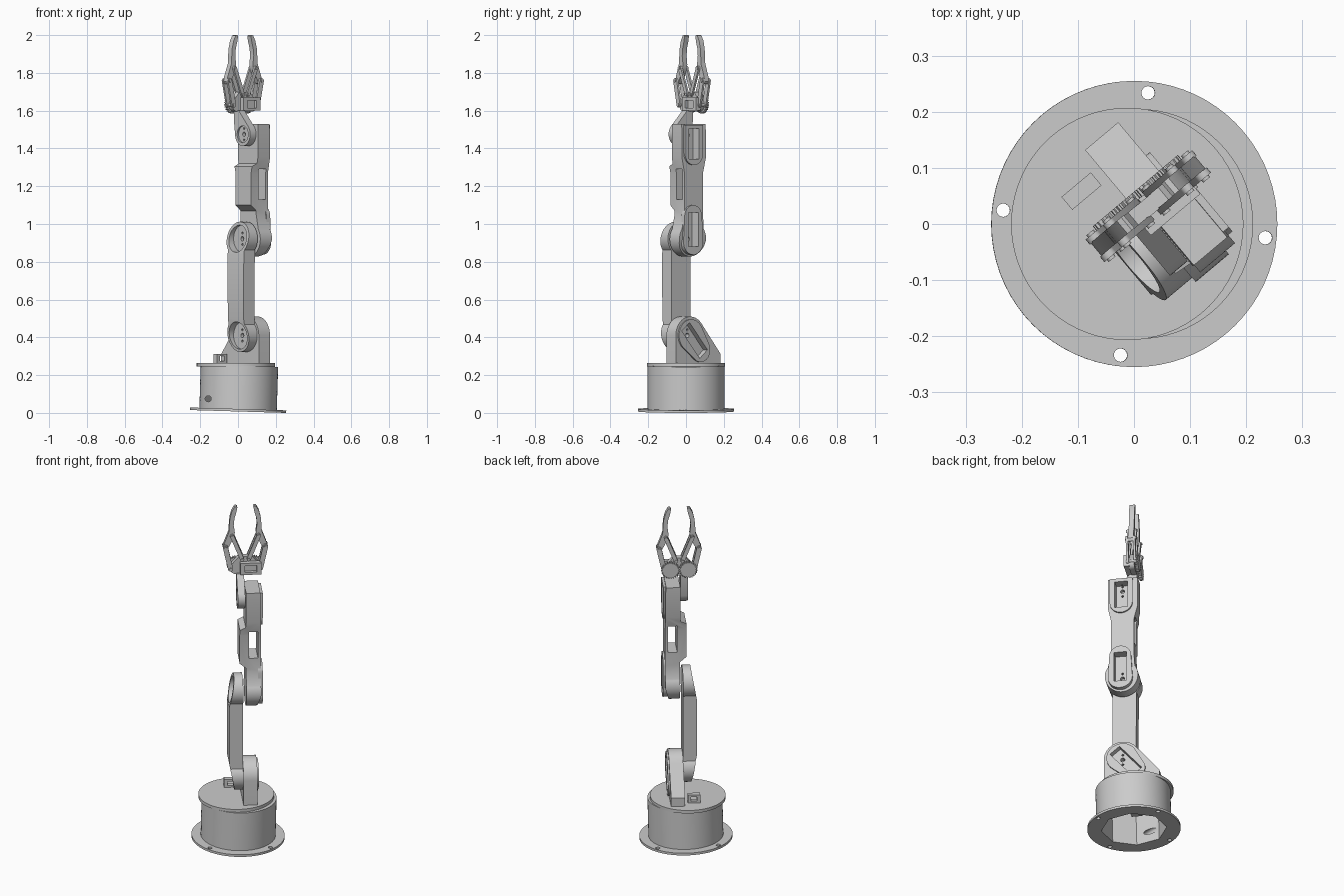
import bpy, bmesh
from math import sin, cos, radians, pi
from mathutils import Vector
from mathutils.geometry import convex_hull_2d

cube = bpy.data.objects.get("Cube")
if cube:
    bpy.data.objects.remove(cube, do_unlink=True)

grey = bpy.data.materials.new("plain_grey")
grey.use_nodes = True
grey.diffuse_color = (0.6, 0.6, 0.6, 1)
grey.node_tree.nodes["Principled BSDF"].inputs["Base Color"].default_value = (0.6, 0.6, 0.6, 1)

ARM_TURN = radians(40)
BASE_TILT = radians(1.7)
HINGE = -0.05
parts = []


def arc(x, z, r, start=0, end=360, n=40):
    full = end - start == 360
    steps = n if full else n + 1
    return [(x + r * cos(radians(start + (end - start) * i / n)),
             z + r * sin(radians(start + (end - start) * i / n))) for i in range(steps)]


def hull(*groups):
    pts = [Vector(p) for g in groups for p in g]
    return [tuple(pts[i]) for i in convex_hull_2d(pts)]


def rect(x0, x1, z0, z1):
    return [(x0, z0), (x1, z0), (x1, z1), (x0, z1)]


def prism(name, pts, lo, hi, axis="x"):
    """Extrude a flat outline along one axis of the part's own frame."""
    place = {"x": lambda p, t: (t, p[0], p[1]),
             "y": lambda p, t: (p[0], t, p[1]),
             "z": lambda p, t: (p[0], p[1], t)}[axis]
    bm = bmesh.new()
    ends = [[bm.verts.new(place(p, t)) for p in pts] for t in (lo, hi)]
    n = len(pts)
    for ring in ends:
        bm.faces.new(ring)
    for i in range(n):
        j = (i + 1) % n
        bm.faces.new((ends[0][i], ends[0][j], ends[1][j], ends[1][i]))
    bmesh.ops.recalc_face_normals(bm, faces=bm.faces)
    mesh = bpy.data.meshes.new(name)
    bm.to_mesh(mesh)
    bm.free()
    mesh.materials.append(grey)
    obj = bpy.data.objects.new(name, mesh)
    bpy.context.collection.objects.link(obj)
    return obj


def carve(obj, tool, operation="DIFFERENCE"):
    mod = obj.modifiers.new("carve", "BOOLEAN")
    mod.operation, mod.object, mod.solver = operation, tool, "EXACT"
    bpy.context.view_layer.update()
    deps = bpy.context.evaluated_depsgraph_get()
    mesh = bpy.data.meshes.new_from_object(obj.evaluated_get(deps))
    obj.modifiers.clear()
    obj.data = mesh
    bpy.data.objects.remove(tool, do_unlink=True)
    return obj


def cut(obj, pts, lo, hi, axis="x"):
    return carve(obj, prism("cutter", pts, lo, hi, axis))


def done(obj, turn=ARM_TURN, tilt=0):
    obj.rotation_euler = (0, tilt, turn)
    parts.append(obj)


def hub_holes(obj, b, z, lo, hi):
    cut(obj, arc(b, z, 0.012, n=16), lo, hi)
    for dz in (-0.03, 0.03):
        cut(obj, arc(b, z + dz, 0.006, n=12), lo, hi)


# Base: flange with screw holes, hollow drum
flange = prism("base_flange", arc(0, 0, 0.255, n=72), 0.0075, 0.021, "z")
cut(flange, arc(0, 0, 0.18, n=8), -0.1, 0.1, "z")
for k in range(4):
    q = radians(84) + k * pi / 2
    cut(flange, arc(0.235 * cos(q), 0.235 * sin(q), 0.012, n=16), -0.1, 0.1, "z")
done(flange, 0, BASE_TILT)
drum = prism("base_drum", arc(0, 0, 0.205, n=72), 0.015, 0.25, "z")
cut(drum, arc(0, 0, 0.18, n=8), -0.1, 0.2, "z")
cut(drum, arc(-0.16, 0.07, 0.016, n=20), -0.3, 0, "y")
done(drum, 0, BASE_TILT)
done(prism("base_motor", rect(-0.04, 0.04, -0.02, 0.04), 0.11, 0.21, "z"))
done(prism("turntable", arc(-0.012, 0, 0.207, n=72), 0.246, 0.264, "z"), 0)

# Cable guide and boss on the turntable
guide = prism("cable_guide", rect(-0.068, 0, 0.26, 0.312), 0.09, 0.12, "y")
cut(guide, rect(-0.05, -0.018, 0.275, 0.3), 0, 0.2, "y")
done(guide)

# Shoulder bracket with slanted motor slot
along, across = Vector((0.65, -0.76)), Vector((0.76, 0.65))
axis_pt = Vector((HINGE, 0.41))
slot = [tuple(axis_pt + along * u + across * v)
        for u, v in ((-0.06, -0.035), (0.13, -0.035), (0.13, 0.035), (-0.06, 0.035))]
shoulder = prism("shoulder_bracket", hull(arc(HINGE, 0.41, 0.1),
                 [(0.157, 0.262), (0.157, 0.315), (-0.15, 0.262)]), 0.018, 0.095)
cut(shoulder, slot, 0.07, 0.2)
hub_holes(shoulder, HINGE, 0.41, 0.04, 0.2)
done(shoulder)
low = axis_pt + along * 0.1
rim = prism("shoulder_rim", hull(arc(HINGE, 0.41, 0.085), arc(low.x, low.y, 0.065)), 0.09, 0.104)
done(cut(rim, slot, 0, 0.2))

# Upper arm: waisted outline, outer side sloping in at both ends
upper = prism("upper_arm", arc(HINGE, 0.922, 0.09, -42, 222) + arc(HINGE, 0.41, 0.087, 138, 402), -0.1, 0.018)
carve(upper, prism("slope", [(0.1, 0.3), (0.1, 1.05), (-0.025, 1.05), (-0.03, 1.0), (-0.058, 0.84),
                             (-0.058, 0.5), (-0.03, 0.35), (-0.025, 0.3)], -0.3, 0.3, "y"), "INTERSECT")
for z in (0.41, 0.922):
    cut(upper, arc(HINGE, z, 0.072), -0.2, -0.012)
    hub_holes(upper, HINGE, z, -0.1, 0.005)
done(upper)

# Forearm: rounded elbow, narrow middle with a window, wide flat wrist end
outline = arc(HINGE, 0.92, 0.092, 145, 395) + [(0.02, 1.05), (0.02, 1.27), (0.04, 1.35), (0.04, 1.53),
                                               (-0.125, 1.53), (-0.125, 1.35), (-0.108, 1.27), (-0.108, 1.05)]
forearm = prism("forearm", outline, -0.1, 0.3)
carve(forearm, prism("side_shape", [(0.035, 0.8), (0.085, 0.8), (0.116, 0.92), (0.116, 1.49), (0.105, 1.6),
                                    (0.035, 1.6), (0.032, 1.32), (0, 1.305), (0, 1.1), (0.035, 1.07)],
                     -0.3, 0.3, "y"), "INTERSECT")
cut(forearm, rect(0.05, 0.1, 1.13, 1.29), -0.3, 0.3, "y")
elbow_slot = rect(-0.09, -0.02, 0.88, 1.06)
wrist_slot = rect(-0.085, -0.015, 1.345, 1.505)
for pocket, z in ((elbow_slot, 0.92), (wrist_slot, 1.47)):
    cut(forearm, pocket, 0.075, 0.3)
    hub_holes(forearm, HINGE, z, 0.05, 0.3)
done(forearm)
rim = prism("elbow_rim", hull(arc(HINGE - 0.005, 0.905, 0.068), arc(HINGE - 0.005, 1.04, 0.06)), 0.1, 0.126)
done(cut(rim, elbow_slot, 0, 0.2))
rim = prism("wrist_rim", hull(arc(HINGE, 1.375, 0.063), rect(-0.113, 0.013, 1.45, 1.525)), 0.1, 0.126)
done(cut(rim, wrist_slot, 0, 0.2))

# Wrist bracket sloping up to the gripper
wrist = prism("wrist_bracket", hull(arc(HINGE, 1.475, 0.062),
              [(-0.018, 1.6), (0.022, 1.6), (0.022, 1.55)]), -0.01, 0.031)
cut(wrist, arc(HINGE, 1.475, 0.045), -0.1, 0)
hub_holes(wrist, HINGE, 1.475, -0.1, 0.02)
done(wrist)

# Gripper body and its motor
MID = 0.04
done(prism("gripper_plate", hull(arc(MID - 0.05, 1.63, 0.035), arc(MID + 0.05, 1.63, 0.035),
           rect(MID - 0.035, MID + 0.035, 1.6, 1.7)), -0.008, 0.022, "y"))
motor = prism("gripper_motor", rect(0.01, 0.125, 1.6, 1.67), -0.035, -0.006, "y")
cut(motor, rect(0.035, 0.1, 1.615, 1.655), -0.1, -0.015, "y")
done(motor)


def link(name, p, q, r, lo, hi):
    done(prism(name, hull(arc(*p, r, n=20), arc(*q, r, n=20)), lo, hi, "y"))


# Mirrored gears, links, pins and curved fingers
FINGER = [(0.044, 1.995), (0.05, 2.0), (0.06, 1.998), (0.075, 1.97), (0.085, 1.93), (0.089, 1.88), (0.09, 1.85),
          (0.116, 1.78), (0.121, 1.755), (0.112, 1.74), (0.098, 1.745), (0.062, 1.815), (0.058, 1.845),
          (0.064, 1.89), (0.06, 1.93), (0.05, 1.965)]
for side, s in (("left", 1), ("right", -1)):
    def at(o, z):
        return (MID + s * o, z)
    teeth = []
    for i in range(24):
        for step, r in ((0, 0.043), (0.3, 0.043), (0.5, 0.05), (0.8, 0.05)):
            t = (i + step) * pi / 12
            teeth.append(at(0.049 + r * cos(t), 1.635 + r * sin(t)))
    done(prism(side + "_gear", teeth, 0.028, 0.044, "y"))
    done(prism(side + "_finger", [at(*p) for p in FINGER], -0.006, 0.024, "y"))
    base_pin, knuckle = at(0.082, 1.63), at(0.11, 1.758)
    inner_pin, finger_pin = at(0.018, 1.685), at(0.073, 1.825)
    for lo in (-0.018, 0.022):
        link(side + "_outer_link", base_pin, knuckle, 0.014, lo, lo + 0.012)
        link(side + "_inner_link", inner_pin, finger_pin, 0.011, lo, lo + 0.012)
    for x, z in (base_pin, knuckle, inner_pin, finger_pin):
        done(prism(side + "_pin", arc(x, z, 0.008, n=16), -0.023, 0.039, "y"))

# Smooth rounded faces, keep edges sharp
bpy.ops.object.select_all(action="DESELECT")
for obj in parts:
    obj.select_set(True)
bpy.context.view_layer.objects.active = parts[0]
bpy.ops.object.shade_smooth_by_angle(angle=radians(30))
